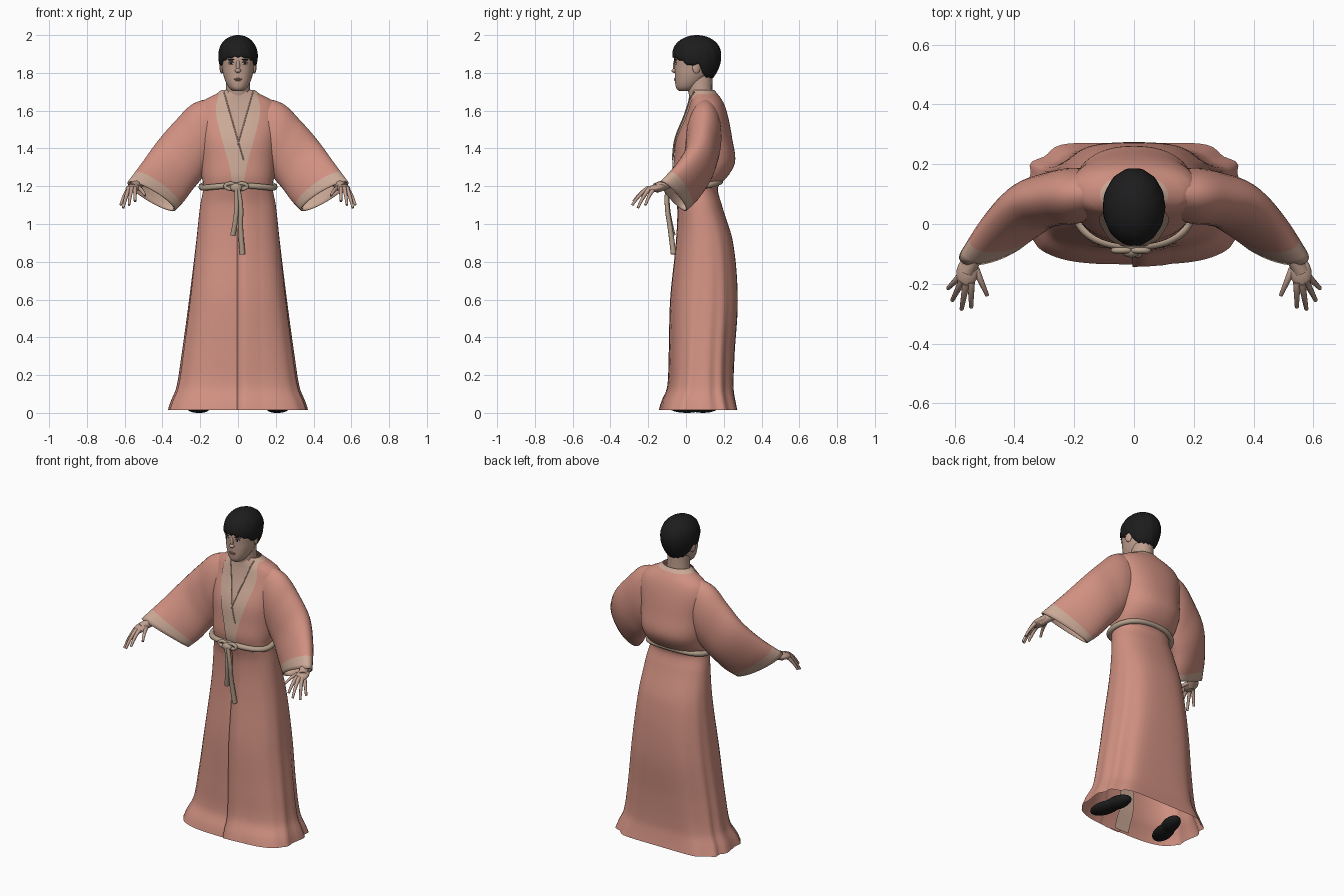
import bpy, bmesh, math
from mathutils import Vector

if "Cube" in bpy.data.objects:
    bpy.data.objects.remove(bpy.data.objects["Cube"])


def material(name, *rgb):
    m = bpy.data.materials.new(name)
    m.use_nodes = True
    m.diffuse_color = (*rgb, 1)
    m.node_tree.nodes["Principled BSDF"].inputs["Base Color"].default_value = (*rgb, 1)
    return m


PINK = material("robe pink", .63, .28, .22)
TRIM = material("trim beige", .6, .4, .31)
ROPE = material("belt beige", .46, .35, .26)
SKIN = material("skin", .53, .35, .275)
BLACK = material("hair black", .012, .012, .013)
LIP = material("lip brown", .38, .2, .16)
WHITE = material("eye white", .6, .57, .53)


def finish(name, bm, mats):
    bmesh.ops.recalc_face_normals(bm, faces=bm.faces)
    for f in bm.faces:
        f.smooth = True
    me = bpy.data.meshes.new(name)
    bm.to_mesh(me)
    bm.free()
    for m in mats:
        me.materials.append(m)
    ob = bpy.data.objects.new(name, me)
    bpy.context.collection.objects.link(ob)
    return ob


def loft(name, rings, mats, rule=None, closed=True, cap_start=False, cap_end=False):
    """Skin a list of point rows; rule(row, column) picks the material."""
    bm = bmesh.new()
    rows = [[bm.verts.new(p) for p in r] for r in rings]
    n = len(rows[0])
    for i in range(len(rows) - 1):
        for j in range(n if closed else n - 1):
            k = (j + 1) % n
            f = bm.faces.new((rows[i][j], rows[i][k], rows[i + 1][k], rows[i + 1][j]))
            f.material_index = rule(i, j) if rule else 0
    for use, row, i in ((cap_start, rows[0], 0), (cap_end, rows[-1], len(rows) - 2)):
        if use:
            bm.faces.new(row).material_index = rule(i, 0) if rule else 0
    return finish(name, bm, mats)


def sample(table, v):
    """Smooth interpolation of table rows keyed by their first column."""
    i = 0
    while i < len(table) - 2 and v > table[i + 1][0]:
        i += 1
    a, b = table[i], table[i + 1]
    p, q = table[max(i - 1, 0)], table[min(i + 2, len(table) - 1)]
    t = min(max((v - a[0]) / (b[0] - a[0]), 0), 1)
    out = []
    for k in range(1, len(a)):
        ma = (b[k] - p[k]) / (b[0] - p[0]) * (b[0] - a[0])
        mb = (q[k] - a[k]) / (q[0] - a[0]) * (b[0] - a[0])
        out.append(a[k] + ma * t + (3 * (b[k] - a[k]) - 2 * ma - mb) * t * t
                   + (ma + mb - 2 * (b[k] - a[k])) * t ** 3)
    return out


def section(table, z, count, grow=0, fold=0):
    hw, yf, yb, e = sample(table, z)
    ring = []
    for j in range(count):
        a = math.tau * j / count
        c, s = math.cos(a), math.sin(a)
        side = min(1, max(0, s + .8))
        k = 1 + fold * side * math.sin(11 * a + 3 * math.sin(2 * a))
        x = math.copysign(abs(c) ** (2 / e), c) * (hw + grow) * k
        y = math.copysign(abs(s) ** (2 / e), s) * ((yb - yf) / 2 + grow) * k
        ring.append((x, (yf + yb) / 2 + y, z))
    return ring


def front(table, x, z):
    hw, yf, yb, e = sample(table, z)
    u = min(abs(x) / hw, .97)
    return (yf + yb) / 2 - (yb - yf) / 2 * (1 - u ** e) ** (1 / e)


def spread(lo, hi, n):
    return [lo + (hi - lo) * i / (n - 1) for i in range(n)]


def plate(name, lo, hi, left, right, off, mat):
    """Strip lying on the front of the robe between two x limits."""
    rows = [[(x, front(ROBE, x, z) - off, z) for x in spread(left(z), right(z), 9)]
            for z in spread(lo, hi, 24)]
    return loft(name, rows, [mat], closed=False)


def ball(name, loc, size, mat, turn=0, tilt=0):
    bm = bmesh.new()
    bmesh.ops.create_uvsphere(bm, u_segments=20, v_segments=12, radius=1)
    ob = finish(name, bm, [mat])
    ob.location, ob.scale, ob.rotation_euler = loc, size, (tilt, 0, turn)
    return ob


def tube(name, pts, radius, mat, taper=1, cyclic=False):
    cu = bpy.data.curves.new(name, "CURVE")
    cu.dimensions = "3D"
    cu.bevel_depth, cu.bevel_resolution, cu.use_fill_caps = radius, 3, True
    sp = cu.splines.new("NURBS")
    sp.points.add(len(pts) - 1)
    for i, p in enumerate(pts):
        sp.points[i].co = (*p, 1)
        sp.points[i].radius = 1 + (taper - 1) * i / (len(pts) - 1)
    sp.use_cyclic_u, sp.use_endpoint_u, sp.order_u = cyclic, not cyclic, 3
    sp.resolution_u = 6
    cu.materials.append(mat)
    ob = bpy.data.objects.new(name, cu)
    bpy.context.collection.objects.link(ob)
    return ob


# Robe body: height, half width, front, back, squareness
ROBE = [(.015, .364, -.135, .277, 3.3), (.06, .35, -.122, .267, 3.1), (.13, .322, -.092, .256, 2.8),
        (.3, .296, -.083, .26, 2.6), (.6, .257, -.075, .276, 2.5), (.9, .222, -.045, .25, 2.4),
        (1.1, .2, -.038, .19, 2.3), (1.2, .182, -.06, .17, 2.3), (1.25, .193, -.07, .22, 2.3),
        (1.33, .203, -.065, .26, 2.3), (1.45, .21, -.05, .245, 2.3), (1.58, .22, 0, .22, 2.2),
        (1.65, .19, .02, .195, 2.1), (1.685, .12, .025, .17, 2), (1.71, .088, .03, .15, 2)]
levels = spread(.015, 1.71, 80)
loft("robe_body", [section(ROBE, z, 72, 0, .026 * max(0, 1 - z / 1.1)) for z in levels],
     [PINK, TRIM], lambda i, j: int(levels[i] > 1.67))

# Overlapping front edge of the skirt, with its trim showing at the step
flap = ((-.005, -.004), (-.005, .009), (.05, .007), (.1, .004), (.15, -.004))
loft("skirt_overlap", [[(x, front(ROBE, x, z) - o, z) for x, o in flap] for z in spread(.016, 1.18, 40)],
     [PINK, TRIM], lambda i, j: int(j == 0), closed=False)
plate("inner_facing", .02, 1.1, lambda z: -.06, lambda z: .04, -.012, TRIM)

# Lapels and open neckline
LAPEL = [(1.2, .028), (1.3, .045), (1.45, .085), (1.6, .118), (1.7, .098)]


def left_edge(z):
    return .08 - .29 * (1.7 - z)


def right_edge(z):
    return -.075 + .29 * (1.7 - z)


plate("lapels", 1.2, 1.7, lambda z: -sample(LAPEL, z)[0], lambda z: sample(LAPEL, z)[0], .006, TRIM)
plate("chest", 1.44, 1.7, right_edge, left_edge, .008, SKIN)
for name, edge, low in (("left", left_edge, 1.42), ("right", right_edge, 1.34)):
    tube(name + "_lapel_edge", [(edge(z), front(ROBE, edge(z), z) - .009, z) for z in spread(low, 1.7, 12)],
         .003, TRIM)

# Sleeves: step, top point, bottom point, half thickness
SLEEVE = [(0, .1, .11, 1.675, .12, .09, 1.3, .08), (1, .235, .098, 1.638, .17, .09, 1.27, .094),
          (2, .33, .09, 1.548, .2, .08, 1.23, .09), (3, .422, .066, 1.443, .242, .06, 1.18, .085),
          (4, .508, -.02, 1.325, .286, .03, 1.12, .073), (5, .582, -.124, 1.225, .335, -.01, 1.07, .056)]


def sleeve_ring(t, s, shrink=1):
    r = sample(SLEEVE, t)
    nxt, prv = sample(SLEEVE, min(t + .1, 5)), sample(SLEEVE, max(t - .1, 0))
    top, low = Vector(r[:3]), Vector(r[3:6])
    path = Vector(nxt[:3]) + Vector(nxt[3:6]) - Vector(prv[:3]) - Vector(prv[3:6])
    mid, up = (top + low) / 2, (top - low) / 2 * shrink
    wide = up.cross(path).normalized() * r[6] * shrink
    ring = []
    for a in spread(0, math.tau, 33)[:-1]:
        p = mid + up * math.cos(a) + wide * math.sin(a)
        ring.append((p.x * s, p.y, p.z))
    return ring


# Fingers: knuckle and tip
FINGERS = {"little": ((.578, -.17, 1.185), (.622, -.215, 1.1)), "ring": ((.575, -.19, 1.19), (.608, -.255, 1.085)),
           "middle": ((.562, -.2, 1.19), (.577, -.285, 1.1)), "index": ((.545, -.195, 1.19), (.545, -.278, 1.12)),
           "thumb": ((.53, -.15, 1.19), (.492, -.238, 1.15))}

for s, side in ((1, "left_"), (-1, "right_")):
    steps = spread(0, 5, 31)
    rings = [sleeve_ring(t, s) for t in steps] + [sleeve_ring(t, s, .93) for t in (5, 4.6, 4.2, 3.8)]
    loft(side + "sleeve", rings, [PINK, TRIM], lambda i, j: int(i >= 27), cap_end=True)
    tube(side + "wrist", [(s * .46, .01, 1.26), (s * .52, -.08, 1.22), (s * .56, -.16, 1.19)], .027, SKIN)
    ball(side + "palm", (s * .557, -.16, 1.19), (.037, .055, .02), SKIN, s * .2, .2)
    for finger, (a, b) in FINGERS.items():
        bend = [(a[k] + b[k]) / 2 for k in range(3)]
        pts = [a, (bend[0], bend[1], bend[2] + .02), b]
        tube(side + finger + "_finger", [(s * x, y, z) for x, y, z in pts], .0125, SKIN, .55)
    # Shoes
    ball(side + "shoe_toe", (s * .215, .005, .03), (.055, .1, .03), BLACK, s * .25)
    ball(side + "shoe_heel", (s * .195, .09, .035), (.048, .09, .035), BLACK, s * .25)

# Rope belt, knot and hanging tails
belt = [(x, y, z + .012 * math.cos(9 * x) - .008 + max(0, y) * .12)
        for x, y, z in section(ROBE, 1.2, 40, .012)]
tube("belt", belt, .016, ROPE, cyclic=True)
ball("belt_knot", (-.01, -.09, 1.192), (.032, .022, .024), ROPE)
for s, side in ((1, "left_"), (-1, "right_")):
    loop = [(-.01 + s * (.03 + .03 * math.cos(a)), -.088, 1.2 + .016 * math.sin(a)) for a in spread(0, math.tau, 9)[:-1]]
    tube(side + "belt_loop", loop, .01, ROPE, cyclic=True)
tails = {"short_tail": [(-.01, -.1, 1.19), (-.005, -.1, 1.1), (-.015, -.085, 1), (-.027, -.07, .94)],
         "long_tail": [(0, -.1, 1.19), (.02, -.105, 1.1), (.01, -.083, .98), (.024, -.066, .84)]}
for name, pts in tails.items():
    tube("belt_" + name, pts, .011, ROPE, 1.35)

# Neck and head
NECK = [(1.6, .085, .035, .15, 2), (1.68, .068, .016, .14, 2), (1.8, .06, -.005, .14, 2)]
loft("neck", [section(NECK, z, 28) for z in spread(1.6, 1.8, 10)], [SKIN])
HEAD = [(1.703, .022, -.035, .02, 2), (1.715, .042, -.05, .05, 2), (1.745, .062, -.057, .085, 2.1),
        (1.79, .078, -.059, .125, 2.2), (1.83, .085, -.061, .15, 2.2), (1.88, .089, -.063, .165, 2.2),
        (1.93, .08, -.05, .16, 2.1), (1.97, .05, -.01, .12, 2)]
loft("head", [section(HEAD, z, 36) for z in spread(1.703, 1.97, 30)], [SKIN], cap_start=True, cap_end=True)


def feature(name, x, z, size, mat, turn=0):
    return ball(name, (x, front(HEAD, x, z), z), size, mat, turn)


feature("nose_bridge", 0, 1.838, (.01, .007, .03), SKIN)
feature("nose_tip", 0, 1.812, (.016, .016, .012), SKIN)
feature("upper_lip", 0, 1.768, (.023, .005, .004), LIP)
feature("lower_lip", 0, 1.761, (.018, .005, .004), LIP)
for s, side in ((1, "left_"), (-1, "right_")):
    feature(side + "eye", s * .036, 1.85, (.014, .004, .006), WHITE, s * .25)
    feature(side + "pupil", s * .036, 1.85, (.006, .006, .006), BLACK, s * .25)
    feature(side + "lash", s * .036, 1.857, (.016, .005, .0025), BLACK, s * .25)
    feature(side + "brow", s * .037, 1.87, (.02, .005, .004), BLACK, s * .25)
    ball(side + "ear", (s * .086, .055, 1.828), (.01, .022, .032), SKIN, s * .3)

# Hair cap: the lower edge depends on the direction round the head
EDGE = [(-1, 1.772), (-.4, 1.79), (-.1, 1.845), (.3, 1.838), (.6, 1.862), (1, 1.885)]


def hair_point(a, t, inner=1):
    low = sample(EDGE, -math.sin(a))[0] + .004 * math.sin(17 * a)
    z = low + (2 - low) * math.sin(t * math.pi / 2)
    h = (z - 1.89) / .11
    r = max(1 - min(h, 1) ** 2.2, .0001) ** .5 if h > 0 else 1 - .3 * h * h
    r *= inner * (1 + .01 * math.sin(13 * a + 9 * t))
    return (.104 * r * math.cos(a), .057 + .13 * r * math.sin(a), z)


around = spread(0, math.tau, 65)[:-1]
hair = [[hair_point(a, 0, .8) for a in around]]
hair += [[hair_point(a, t) for a in around] for t in spread(0, 1, 18)]
loft("hair", hair, [BLACK], cap_end=True)
